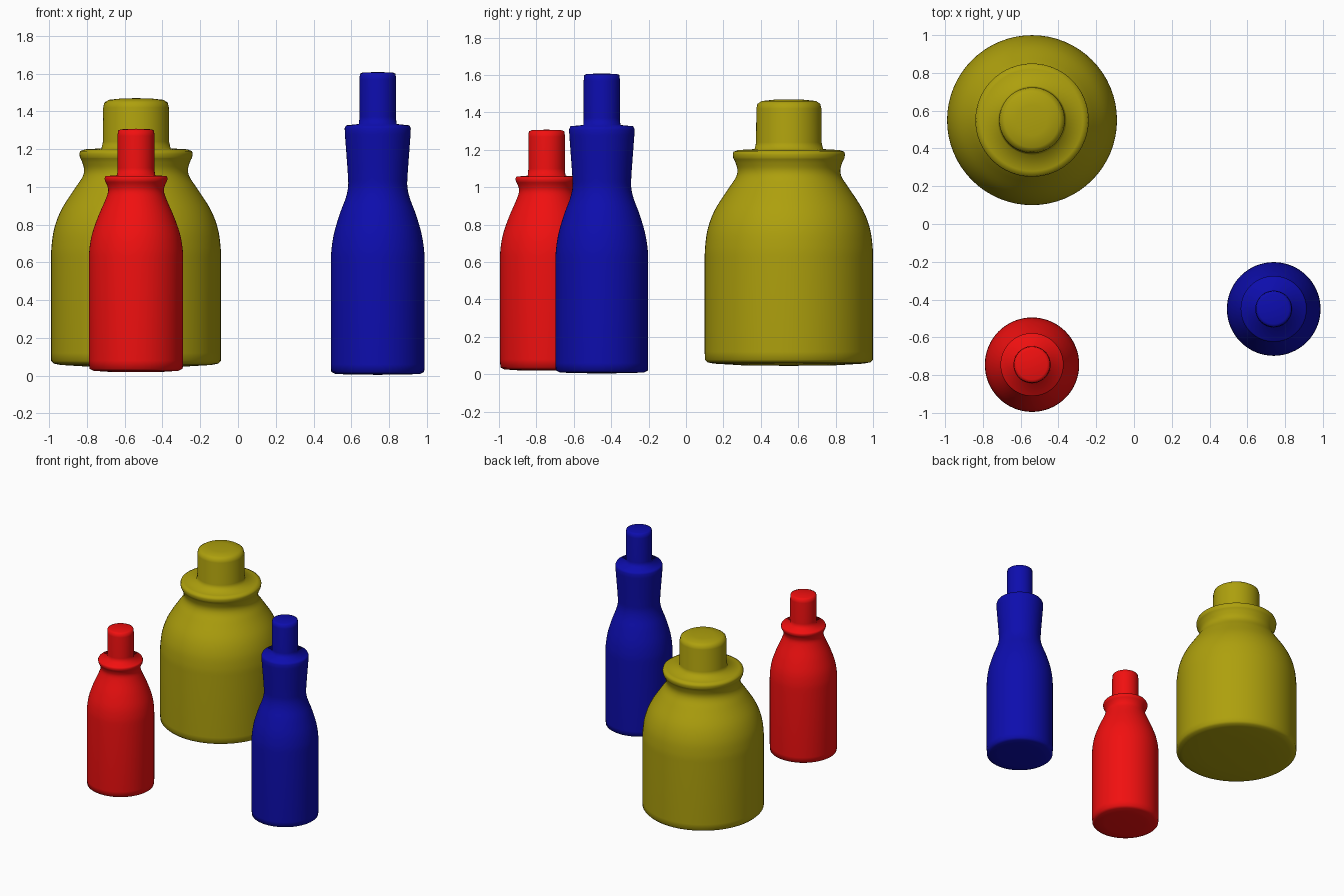
import bpy, bmesh, math
from mathutils import Vector

if "Cube" in bpy.data.objects:
    bpy.data.objects.remove(bpy.data.objects["Cube"])

SIDES = 64


def smooth_curve(pts, steps=5):
    """Catmull-Rom interpolation through (radius, height) points."""
    p = [Vector(q) for q in pts]
    p = [p[0]] + p + [p[-1]]
    out = []
    for i in range(1, len(p) - 2):
        a, b, c, d = p[i - 1:i + 3]
        for s in range(steps):
            t = s / steps
            out.append(0.5 * (2 * b + (c - a) * t + (2 * a - 5 * b + 4 * c - d) * t * t
                              + (3 * b - a - 3 * c + d) * t ** 3))
    return out + [p[-1]]


def bottle(name, loc, color, base, shoulder, rim, cap):
    """Lathe a closed bottle from its base, shoulder, rim and stopper profiles."""
    profile = [Vector(q) for q in base] + smooth_curve(shoulder)
    profile += [Vector(q) for q in rim + cap]
    bm = bmesh.new()
    rings = []
    for r, z in profile:
        if r < 1e-5:
            rings.append([bm.verts.new((0, 0, z))])
        else:
            rings.append([bm.verts.new((r * math.cos(2 * math.pi * k / SIDES),
                                        r * math.sin(2 * math.pi * k / SIDES), z))
                          for k in range(SIDES)])
    for lo, hi in zip(rings, rings[1:]):
        for k in range(SIDES):
            n = (k + 1) % SIDES
            if len(lo) == 1:
                bm.faces.new((lo[0], hi[n], hi[k]))
            elif len(hi) == 1:
                bm.faces.new((lo[k], lo[n], hi[0]))
            else:
                bm.faces.new((lo[k], lo[n], hi[n], hi[k]))
    bmesh.ops.recalc_face_normals(bm, faces=bm.faces)
    me = bpy.data.meshes.new(name)
    bm.to_mesh(me)
    bm.free()
    ob = bpy.data.objects.new(name, me)
    ob.location = (*loc, 0)
    bpy.context.collection.objects.link(ob)
    mat = bpy.data.materials.new(name + "_glass")
    mat.diffuse_color = (*color, 1)
    mat.use_nodes = True
    mat.node_tree.nodes["Principled BSDF"].inputs["Base Color"].default_value = mat.diffuse_color
    me.materials.append(mat)
    bpy.ops.object.select_all(action='DESELECT')
    ob.select_set(True)
    bpy.context.view_layer.objects.active = ob
    bpy.ops.object.shade_smooth_by_angle(angle=math.radians(85))


# Wide yellow bottle
bottle("wide_yellow_bottle", (-0.54, 0.55), (0.42, 0.35, 0.004),
       [(0, 0.045), (0.25, 0.048), (0.40, 0.057), (0.435, 0.064), (0.449, 0.078), (0.45, 0.12)],
       [(0.45, 0.60), (0.448, 0.68), (0.433, 0.78), (0.395, 0.88), (0.325, 0.99),
        (0.285, 1.05), (0.275, 1.09), (0.285, 1.13), (0.297, 1.155)],
       [(0.30, 1.175), (0.296, 1.19), (0.27, 1.199)],
       [(0.183, 1.204), (0.175, 1.24), (0.174, 1.42), (0.168, 1.446),
        (0.145, 1.461), (0.08, 1.468), (0, 1.47)])

# Small red bottle
bottle("small_red_bottle", (-0.54, -0.745), (0.88, 0.005, 0.005),
       [(0, 0.02), (0.15, 0.021), (0.225, 0.026), (0.247, 0.037), (0.25, 0.08)],
       [(0.25, 0.60), (0.247, 0.67), (0.233, 0.75), (0.202, 0.84), (0.163, 0.93),
        (0.148, 0.975), (0.152, 1.005), (0.164, 1.03)],
       [(0.167, 1.045), (0.162, 1.057)],
       [(0.100, 1.062), (0.098, 1.10), (0.098, 1.27), (0.095, 1.299), (0.08, 1.305), (0, 1.308)])

# Tall blue bottle
bottle("tall_blue_bottle", (0.74, -0.45), (0.004, 0.004, 0.42),
       [(0, 0.005), (0.15, 0.006), (0.225, 0.010), (0.246, 0.02), (0.248, 0.06)],
       [(0.248, 0.60), (0.245, 0.67), (0.23, 0.76), (0.20, 0.86), (0.17, 0.94),
        (0.157, 1.00), (0.158, 1.06), (0.165, 1.16), (0.174, 1.28)],
       [(0.175, 1.31), (0.168, 1.326)],
       [(0.099, 1.333), (0.097, 1.37), (0.097, 1.57), (0.094, 1.600), (0.08, 1.606), (0, 1.608)])
